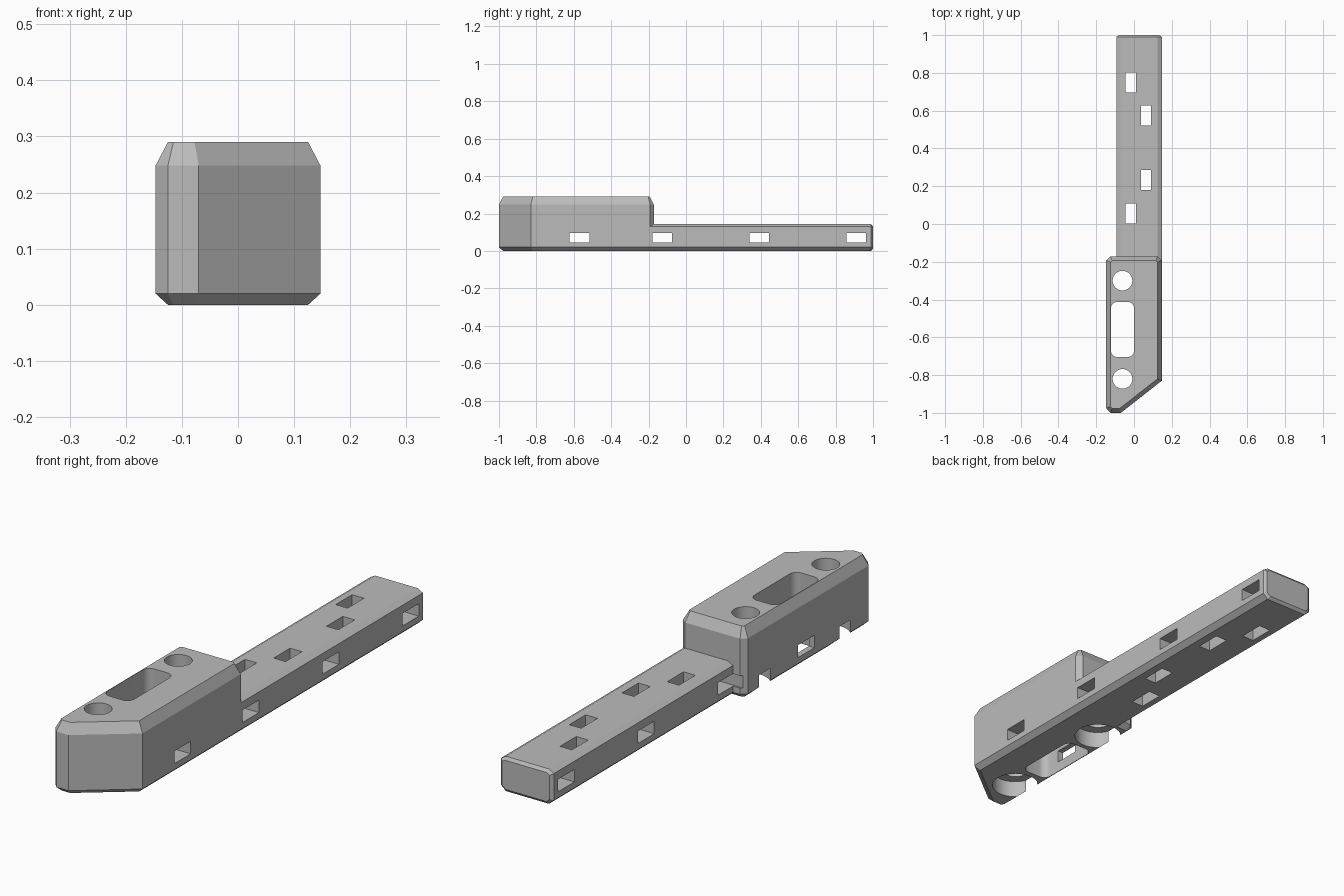
import bpy, bmesh, math
from mathutils import Vector

if "Cube" in bpy.data.objects:
    bpy.data.objects.remove(bpy.data.objects["Cube"])

grey = bpy.data.materials.new("plain_grey")
grey.use_nodes = True
grey.diffuse_color = (0.5, 0.5, 0.5, 1)
grey.node_tree.nodes["Principled BSDF"].inputs["Base Color"].default_value = (0.5, 0.5, 0.5, 1)


def inset(outline, d):
    """Move every edge of a counter-clockwise outline inwards by d."""
    pts = [Vector(p) for p in outline]
    result = []
    for i, p in enumerate(pts):
        a = (p - pts[i - 1]).normalized()
        b = (pts[(i + 1) % len(pts)] - p).normalized()
        na, nb = Vector((-a.y, a.x)), Vector((-b.y, b.x))
        result.append(p + (na + nb) * d / (1 + na.dot(nb)))
    return result


def loft(name, rings, axis="z"):
    """Skin a solid through (outline, position) rings along z or y."""
    bm = bmesh.new()
    loops = []
    for outline, t in rings:
        loops.append([bm.verts.new((u, v, t) if axis == "z" else (u, t, v)) for u, v in outline])
    n = len(loops[0])
    bm.faces.new(loops[0])
    bm.faces.new(loops[-1])
    for low, high in zip(loops, loops[1:]):
        for i in range(n):
            j = (i + 1) % n
            bm.faces.new((low[i], low[j], high[j], high[i]))
    bmesh.ops.recalc_face_normals(bm, faces=bm.faces[:])
    mesh = bpy.data.meshes.new(name)
    bm.to_mesh(mesh)
    bm.free()
    mesh.materials.append(grey)
    obj = bpy.data.objects.new(name, mesh)
    bpy.context.collection.objects.link(obj)
    return obj


def rounded(x0, x1, y0, y1, r, steps):
    """Outline of a rectangle with round corners (a circle when r is half the size)."""
    out = []
    corners = ((x1 - r, y1 - r), (x0 + r, y1 - r), (x0 + r, y0 + r), (x1 - r, y0 + r))
    for q, (cx, cy) in enumerate(corners):
        for s in range(steps):
            a = math.pi / 2 * (q + s / (steps - 1))
            out.append((cx + r * math.cos(a), cy + r * math.sin(a)))
    return out


def circle(cx, cy, r, n=48):
    return [(cx + r * math.cos(math.tau * i / n), cy + r * math.sin(math.tau * i / n)) for i in range(n)]


def prism(name, outline, z0, z1):
    return loft(name, [(outline, z0), (outline, z1)])


def box(name, x0, x1, y0, y1, z0, z1):
    return prism(name, [(x0, y0), (x1, y0), (x1, y1), (x0, y1)], z0, z1)


def combine(target, other, operation):
    mod = target.modifiers.new(operation.lower(), "BOOLEAN")
    mod.operation = operation
    mod.solver = "EXACT"
    mod.object = other
    bpy.context.view_layer.objects.active = target
    bpy.ops.object.modifier_apply(modifier=mod.name)
    bpy.data.objects.remove(other)


# Tall block with a slanted nose and chamfered edges
W = 0.147
plan = [(-W, -0.975), (-0.125, -1), (-0.07, -1), (W, -0.83), (W, -0.192),
        (0.125, -0.172), (-0.125, -0.172), (-W, -0.192)]
body = loft("chamfered_block_and_bar", [(inset(plan, 0.022), 0), (plan, 0.02),
                                        (plan, 0.248), (inset(plan, 0.022), 0.29)])

# Long low bar, flush with the block on one side
section = [(-0.071, 0), (0.125, 0), (W, 0.02), (W, 0.13),
           (0.125, 0.143), (-0.071, 0.143), (-0.093, 0.13), (-0.093, 0.02)]
bar = loft("bar", [(section, -0.25), (section, 0.99), (inset(section, 0.012), 1)], axis="y")
combine(body, bar, "UNION")

# Screw holes with wide recesses underneath that break the side wall
for y in (-0.3, -0.82):
    combine(body, prism("screw_hole", circle(-0.061, y, 0.052), -0.1, 0.4), "DIFFERENCE")
    combine(body, prism("screw_recess", circle(-0.061, y, 0.093), -0.1, 0.07), "DIFFERENCE")

# Rounded slot through the block
combine(body, prism("slot", rounded(-0.122, 0, -0.704, -0.413, 0.032, 8), -0.1, 0.4), "DIFFERENCE")

# Rectangular holes through the bar from above
for x, y in ((-0.017, 0.75), (0.064, 0.574), (0.064, 0.232), (-0.017, 0.055)):
    combine(body, box("top_hole", x - 0.027, x + 0.027, y - 0.053, y + 0.053, -0.1, 0.2), "DIFFERENCE")

# Rectangular holes from side to side
for y in (-0.57, -0.127, 0.392, 0.91):
    combine(body, box("side_hole", -0.3, 0.3, y - 0.053, y + 0.053, 0.045, 0.096), "DIFFERENCE")

bpy.ops.object.select_all(action="DESELECT")
body.select_set(True)
bpy.context.view_layer.objects.active = body
bpy.ops.object.shade_smooth_by_angle(angle=math.radians(20))
